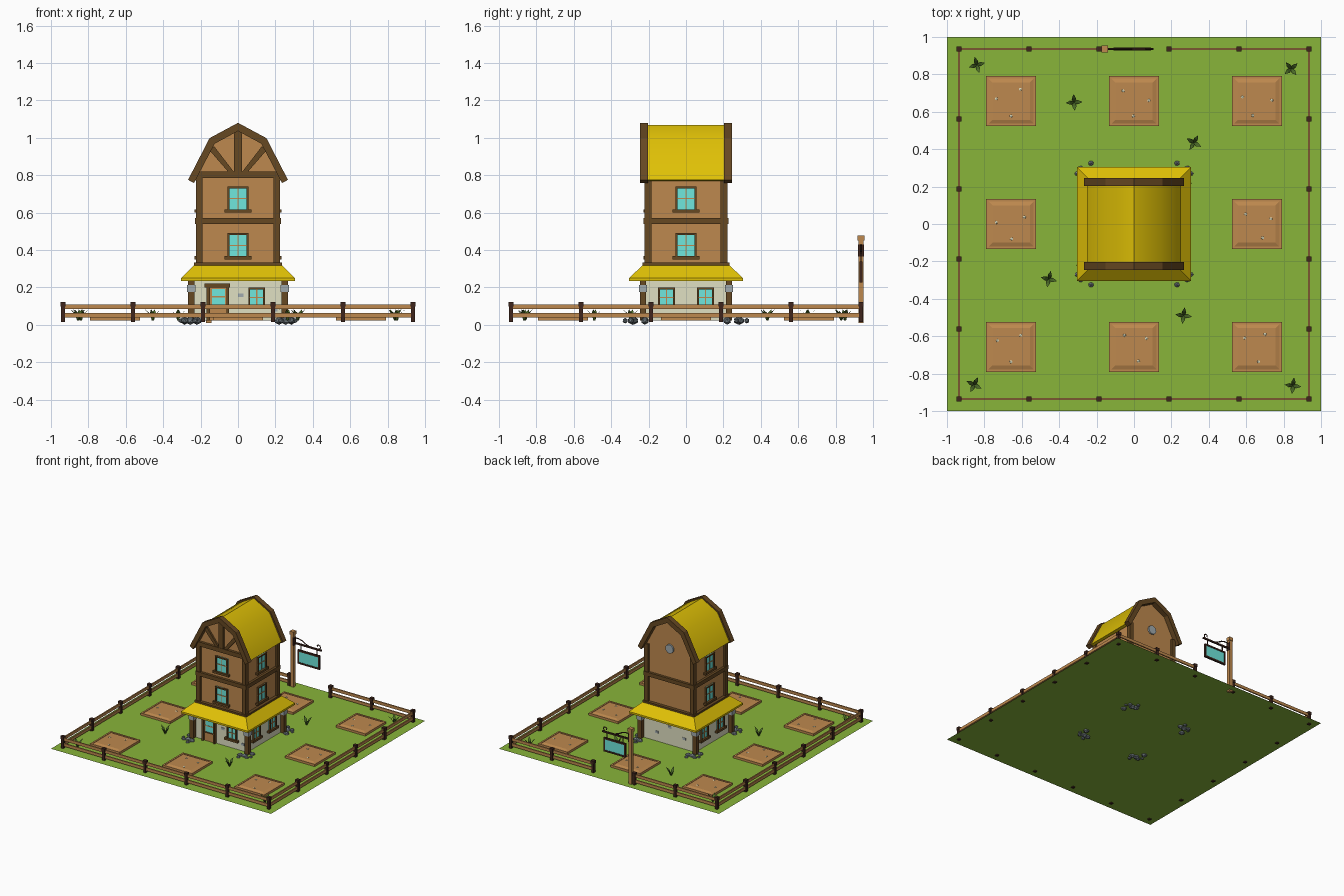
import bpy, bmesh, math, random
from mathutils import Matrix, Vector

if "Cube" in bpy.data.objects:
    bpy.data.objects.remove(bpy.data.objects["Cube"])

random.seed(4)
G = 0.023  # lawn height
B = G + .0008  # underside of parts resting on the lawn


def mat(name, r, g, b):
    lin = lambda c: ((c / 255 + 0.055) / 1.055) ** 2.4 if c > 10 else c / 255 / 12.92
    m = bpy.data.materials.new(name)
    m.diffuse_color = (lin(r), lin(g), lin(b), 1)
    m.use_nodes = True
    m.node_tree.nodes["Principled BSDF"].inputs["Base Color"].default_value = m.diffuse_color
    return m


YELLOW = mat("yellow_roof", 224, 193, 6)
GRASS = mat("lawn_green", 137, 181, 58)
WOOD = mat("light_wood", 190, 137, 78)
BEAM = mat("dark_wood", 102, 72, 34)
POST = mat("fence_dark", 62, 37, 28)
GLASS = mat("turquoise", 112, 232, 222)
CREAM = mat("cream_plaster", 224, 224, 194)
STONE = mat("light_stone", 160, 170, 174)
ROCK = mat("dark_rock", 115, 125, 130)
LEAF = mat("leaf_green", 76, 108, 40)


def finish(bm, name, material, smooth=None):
    bmesh.ops.recalc_face_normals(bm, faces=bm.faces)
    me = bpy.data.meshes.new(name)
    bm.to_mesh(me)
    bm.free()
    me.materials.append(material)
    ob = bpy.data.objects.new(name, me)
    bpy.context.collection.objects.link(ob)
    if smooth:
        bpy.context.view_layer.objects.active = ob
        ob.select_set(True)
        bpy.ops.object.shade_smooth_by_angle(angle=math.radians(smooth))
        ob.select_set(False)
    return ob


def box(bm, lo, hi, M=Matrix()):
    lo, hi = Vector(lo), Vector(hi)
    bmesh.ops.create_cube(bm, size=1, matrix=M @ Matrix.Translation((lo + hi) / 2) @ Matrix.Diagonal((*(hi - lo), 1)))


def boxes(name, material, items, M=Matrix()):
    bm = bmesh.new()
    for lo, hi in items:
        box(bm, lo, hi, M)
    return finish(bm, name, material)


def prism(bm, pts, y0, y1):
    f = bm.faces.new([bm.verts.new((x, y0, z)) for x, z in pts])
    r = bmesh.ops.extrude_face_region(bm, geom=[f])
    bmesh.ops.translate(bm, vec=(0, y1 - y0, 0), verts=[v for v in r["geom"] if isinstance(v, bmesh.types.BMVert)])


def frustum(bm, rings):
    # stacked rectangles (half x, half y, z)
    loops = [[bm.verts.new((sx * a, sy * b, z)) for sx, sy in ((-1, -1), (1, -1), (1, 1), (-1, 1))] for a, b, z in rings]
    for p, q in zip(loops, loops[1:]):
        for i in range(4):
            bm.faces.new((p[i], p[(i + 1) % 4], q[(i + 1) % 4], q[i]))
    bm.faces.new(loops[0])
    bm.faces.new(loops[-1])


def blob(bm, c, s):
    M = Matrix.Translation(c) @ Matrix.Diagonal((*s, 1)) @ Matrix.Rotation(random.uniform(0, 6), 4, 'Z')
    bmesh.ops.create_icosphere(bm, subdivisions=1, radius=1, matrix=M)


def mirror(pts):
    return pts + [(-x, z) for x, z in reversed(pts) if x]


# Lawn
bm = bmesh.new()
bmesh.ops.create_grid(bm, x_segments=1, y_segments=1, size=1, matrix=Matrix.Translation((0, 0, G)))
finish(bm, "lawn", GRASS)

# House walls
boxes("ground_floor_wall", CREAM, [((-.235, -.215, B), (.235, .215, .25))])
boxes("upper_wall", WOOD, [((-.21, -.205, .3), (.21, .205, .8))])
bm = bmesh.new()
prism(bm, mirror([(.225, .79), (.13, .965), (0, 1.04)]), -.205, .205)
finish(bm, "gable_wall", WOOD)

# Corner posts, floor beams and stone bands
posts, bands = [], []
for sx in (-1, 1):
    for sy in (-1, 1):
        x, y = sx * .207, sy * .203
        posts.append(((x - .018, y - .018, .3), (x + .018, y + .018, .8)))
        x, y = sx * .25, sy * .23
        posts.append(((x - .017, y - .017, B), (x + .017, y + .017, .245)))
        bands.append(((x - .022, y - .022, .175), (x + .022, y + .022, .213)))
boxes("corner_posts", BEAM, posts)
boxes("post_stones", STONE, bands)
boxes("floor_beams", BEAM, [((-.23, -.226, .54), (.23, .226, .572)), ((-.235, -.232, .305), (.235, .232, .332)),
                            ((-.225, -.226, .785), (.225, -.19, .82))])

# Skirt roof and gambrel roof
bm = bmesh.new()
frustum(bm, [(.305, .305, .235), (.305, .305, .25), (.235, .232, .318)])
finish(bm, "skirt_roof", YELLOW)
outer = [(.252, .775), (.143, .99), (0, 1.068)]
inner = [(0, 1.04), (.13, .965), (.228, .77)]
bm = bmesh.new()
prism(bm, mirror(outer) + [(-x, z) for x, z in reversed(inner)] + inner[1:], -.21, .21)
finish(bm, "gambrel_roof", YELLOW, 45)
outer = [(.267, .775), (.152, .998), (0, 1.08)]
inner = [(0, 1.036), (.125, .968), (.235, .758)]
for name, y0, y1 in (("front_barge", -.247, -.203), ("back_barge", .203, .247)):
    bm = bmesh.new()
    prism(bm, mirror(outer) + [(-x, z) for x, z in reversed(inner)] + inner[1:], y0, y1)
    finish(bm, name, BEAM)

# Front gable timbering
bm = bmesh.new()
box(bm, (-.021, -.224, .81), (.021, -.2, 1.045))
for s in (-1, 1):
    prism(bm, [(s * .02, .815), (s * .05, .815), (s * .15, .93), (s * .128, .955)], -.22, -.2)
finish(bm, "gable_timbers", BEAM)

# Round back window
bm = bmesh.new()
bmesh.ops.create_cone(bm, cap_ends=True, segments=12, radius1=.036, radius2=.036, depth=.02,
                      matrix=Matrix.Translation((0, .208, .81)) @ Matrix.Rotation(math.pi / 2, 4, 'X'))
finish(bm, "round_window", STONE)

# Windows: frame, bars and panes collected over all walls
frame, bars, pane = bmesh.new(), bmesh.new(), bmesh.new()


def window(M, w, h):
    box(pane, (-w, -.004, -h), (w, .004, h), M)
    t = .01
    for s in (-1, 1):
        box(frame, (s * (w - t / 2) - t / 2, -.014, -h), (s * (w - t / 2) + t / 2, .005, h), M)
    box(frame, (-w, -.014, h - t), (w, .005, h), M)
    box(frame, (-w - .016, -.022, -h - .01), (w + .016, .005, -h + .007), M)
    box(bars, (-.003, -.008, -h), (.003, .003, h), M)
    box(bars, (-w, -.008, -.003), (w, .003, .003), M)


for ang, up, low, spots in ((0, .205, .215, [.1]), (90, .21, .235, [-.105, .105]), (-90, .21, .235, [-.105, .105])):
    R = Matrix.Rotation(math.radians(ang), 4, 'Z')
    for z in (.425, .675):
        window(R @ Matrix.Translation((0, -up, z)), .056, .065)
    for x in spots:
        window(R @ Matrix.Translation((x, -low, .147)), .045, .052)
finish(frame, "window_frames", BEAM)
finish(bars, "window_bars", WOOD)
finish(pane, "window_panes", GLASS)

# Front door
boxes("door_frame", BEAM, [((-.168, -.235, B), (-.15, -.21, .205)), ((-.062, -.235, B), (-.047, -.21, .205)),
                           ((-.178, -.242, .2), (-.042, -.21, .222)), ((-.15, -.228, .09), (-.062, -.21, .098))])
boxes("door", WOOD, [((-.15, -.221, B), (-.062, -.21, .2)), ((-.15, -.226, .146), (-.062, -.21, .153))])
boxes("door_pane", GLASS, [((-.14, -.224, .1), (-.07, -.22, .192))])

# Stones let into the plaster
boxes("wall_stones", STONE, [((x, y - .004, z), (x + .03, y + .004, z + .018)) for x, y, z in
                             ((0, -.215, .15), (.18, -.215, .07), (-.02, .215, .16), (.1, .215, .09), (-.15, .215, .1))])

# Rocks at the house corners
bm = bmesh.new()
for sx in (-1, 1):
    for sy in (-1, 1):
        for dx, dy, r in ((0, .03, .026), (.03, -.03, .022), (-.035, .035, .024), (.03, .045, .018), (-.025, .075, .015), (.05, .02, .013)):
            blob(bm, (sx * (.255 + dx), sy * (.25 + dy), .022), (r * 1.1, r, .022 * min(1, r / .022)))
finish(bm, "corner_rocks", ROCK)

# Garden plots with pebbles
edge, soil, pebbles = bmesh.new(), bmesh.new(), bmesh.new()
for i in (-1, 0, 1):
    for j in (-1, 0, 1):
        if i or j:
            cx, cy, a, t = i * .657, j * .657, .134, .014
            for s in (-1, 1):
                m = s * (a - t / 2)
                box(edge, (cx + m - t / 2, cy - a, B), (cx + m + t / 2, cy + a, .042))
                box(edge, (cx - a + t, cy + m - t / 2, B), (cx + a - t, cy + m + t / 2, .042))
            old = set(soil.verts)
            frustum(soil, [(.122, .122, B), (.122, .122, .038), (.1, .1, .046)])
            bmesh.ops.translate(soil, vec=(cx, cy, 0), verts=[v for v in soil.verts if v not in old])
            for k in range(3):
                q = random.uniform(0, 1) + k * 2.1
                blob(pebbles, (cx + .08 * math.cos(q), cy + .08 * math.sin(q), .046), (.009, .009, .005))
finish(edge, "plot_edges", WOOD)
finish(soil, "plot_soil", WOOD)
finish(pebbles, "plot_pebbles", CREAM)

# Grass tufts
bm = bmesh.new()
for x, y in ((-.84, .85), (.84, .83), (-.32, .65), (.32, .435), (-.455, -.295), (.265, -.49), (-.855, -.86), (.85, -.865)):
    turn = random.uniform(0, 1.5)
    for k in range(4):
        M = Matrix.Translation((x, y, G)) @ Matrix.Rotation(turn + k * math.pi / 2, 4, 'Z')
        a, b, c, d, e = [bm.verts.new(M @ Vector(p)) for p in
                         ((0, -.006, 0), (0, .006, 0), (.022, .011, .04), (.022, -.011, .04), (.045, 0, .06))]
        bm.faces.new((a, d, c, b))
        bm.faces.new((d, e, c))
finish(bm, "grass_tufts", LEAF)

# Fence with a gate gap in the back
stakes, rails = bmesh.new(), bmesh.new()
F = .936
steps = [-F + i * F * 2 / 5 for i in range(6)]
for side in range(4):
    R = Matrix.Rotation(side * math.pi / 2, 4, 'Z')
    for i, x in enumerate(steps[:5]):
        box(stakes, (x - .011, -F - .011, .015), (x + .011, -F + .011, .1), R)
        box(stakes, (x - .014, -F - .014, .098), (x + .014, -F + .014, .122), R)
        if not (side == 2 and i == 2):
            for z in (.04, .085):
                box(rails, (x, -F - .005, z), (steps[i + 1], -F + .005, z + .024), R)
finish(stakes, "fence_posts", POST)
finish(rails, "fence_rails", WOOD)

# Hanging sign by the gate
Y = .936
boxes("sign_post", WOOD, [((-.17, Y - .014, .01), (-.142, Y + .014, .452)), ((-.174, Y - .018, .45), (-.138, Y + .018, .478))])
boxes("sign_frame", POST, [((-.11, Y - .008, .225), (.09, Y + .008, .238)), ((-.11, Y - .008, .325), (.09, Y + .008, .338)),
                           ((-.11, Y - .008, .225), (-.097, Y + .008, .338)), ((.077, Y - .008, .225), (.09, Y + .008, .338)),
                           ((-.145, Y - .006, .378), (.105, Y + .006, .39)), ((-.085, Y - .003, .335), (-.079, Y + .003, .38)),
                           ((.059, Y - .003, .335), (.065, Y + .003, .38)), ((-.147, Y - .016, .365), (-.138, Y + .016, .43))])
boxes("sign_board", GLASS, [((-.1, Y - .004, .235), (.08, Y + .004, .328))])

# Scroll bracket above the sign arm
cu = bpy.data.curves.new("sign_scroll", 'CURVE')
cu.dimensions, cu.bevel_depth, cu.bevel_resolution = '3D', .005, 0
curl = [(-.142, .425), (-.11, .428), (-.075, .42), (-.045, .402), (-.01, .39)]
spiral = [(.075 + (.024 - .002 * k) * math.cos(k * .7 - 1.6), .41 + (.022 - .002 * k) * math.sin(k * .7 - 1.6)) for k in range(9)]
for pts in (curl, spiral):
    sp = cu.splines.new('POLY')
    sp.points.add(len(pts) - 1)
    for p, (x, z) in zip(sp.points, pts):
        p.co = (x, Y, z, 1)
cu.materials.append(POST)
bpy.context.collection.objects.link(bpy.data.objects.new("sign_scroll", cu))
